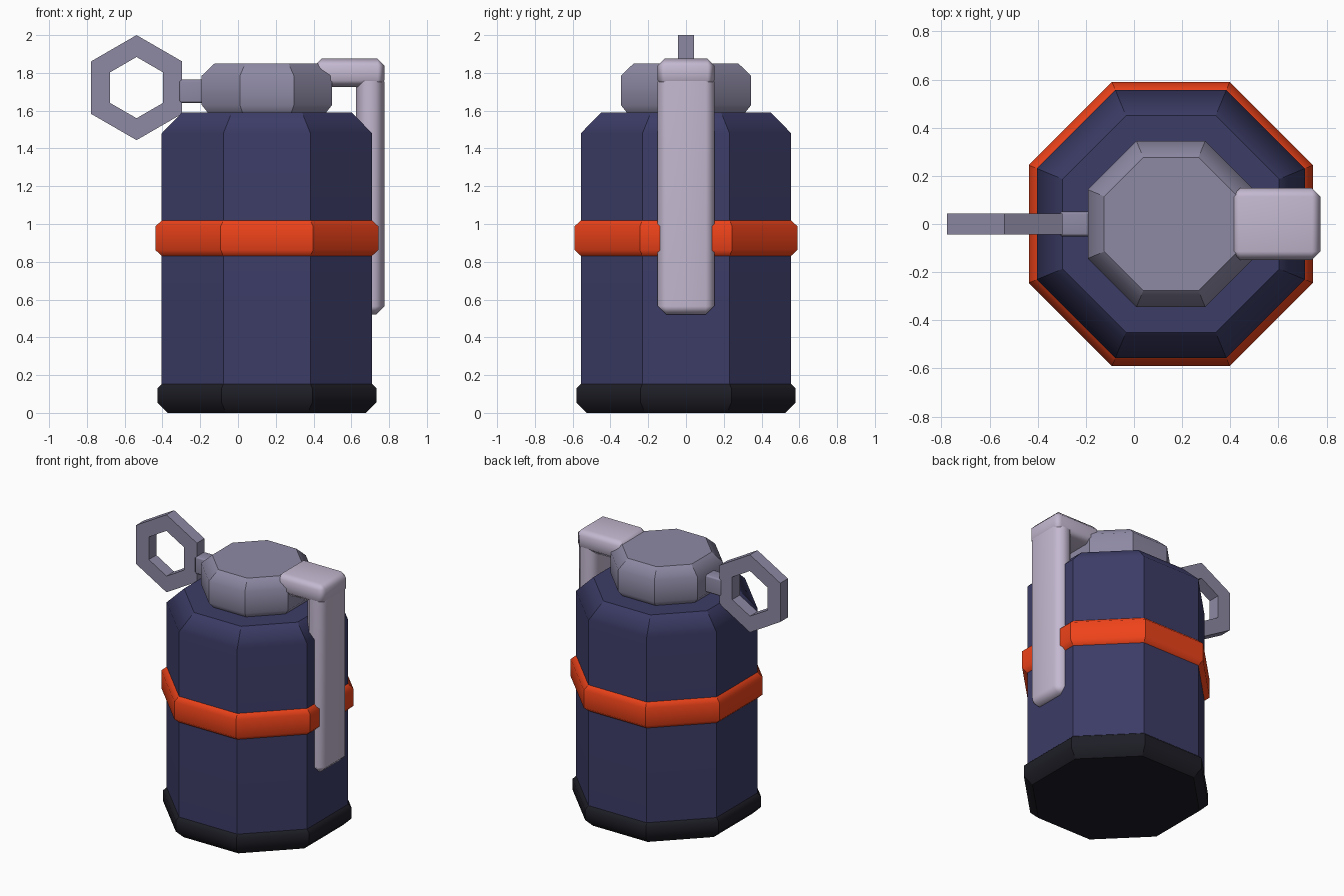
import bpy, bmesh, math

if "Cube" in bpy.data.objects:
    bpy.data.objects.remove(bpy.data.objects["Cube"])

CX = 0.153  # axis of the canister


def material(name, rgb):
    m = bpy.data.materials.new(name)
    m.diffuse_color = (*rgb, 1)
    m.use_nodes = True
    m.node_tree.nodes["Principled BSDF"].inputs["Base Color"].default_value = m.diffuse_color
    return m


NAVY = material("navy", (0.045, 0.045, 0.135))
BLACK = material("black", (0.013, 0.013, 0.02))
ORANGE = material("orange", (0.85, 0.055, 0.01))
STEEL = material("steel", (0.27, 0.25, 0.37))
PALE = material("pale_steel", (0.55, 0.48, 0.63))


def finish(bm, name, mat, weighted=True):
    bmesh.ops.recalc_face_normals(bm, faces=bm.faces)
    mesh = bpy.data.meshes.new(name)
    bm.to_mesh(mesh)
    bm.free()
    mesh.materials.append(mat)
    ob = bpy.data.objects.new(name, mesh)
    bpy.context.collection.objects.link(ob)
    if weighted:
        mod = ob.modifiers.new("Weighted", 'WEIGHTED_NORMAL')
        mod.keep_sharp = True
    return ob


def octagon(name, profile, mat):
    """Stack of octagons; profile holds (apothem, z). Upright edges stay sharp."""
    bm = bmesh.new()
    rings = []
    for apothem, z in profile:
        r = apothem / math.cos(math.pi / 8)
        angles = [math.pi / 8 + i * math.pi / 4 for i in range(8)]
        rings.append([bm.verts.new((CX + r * math.cos(a), r * math.sin(a), z)) for a in angles])
    for lo, hi in zip(rings, rings[1:]):
        for i in range(8):
            j = (i + 1) % 8
            bm.faces.new((lo[i], lo[j], hi[j], hi[i]))
    caps = [bm.faces.new(rings[0]), bm.faces.new(rings[-1])]
    for f in bm.faces:
        f.smooth = True
    for e in bm.edges:
        upright = abs(e.verts[0].co.z - e.verts[1].co.z) > 1e-4
        e.smooth = not (upright or any(c in e.link_faces for c in caps))
    return finish(bm, name, mat)


def bevelled_box(name, x, y, z, bevel, mat):
    """Box between (min, max) pairs with single-step rounded edges."""
    bm = bmesh.new()
    bmesh.ops.create_cube(bm, size=1)
    for v in bm.verts:
        v.co = [(lo + hi) / 2 + c * (hi - lo) for c, (lo, hi) in zip(v.co, (x, y, z))]
    bmesh.ops.bevel(bm, geom=bm.edges[:], offset=bevel, segments=1,
                    affect='EDGES', profile=0.5)
    for f in bm.faces:
        f.smooth = True
    return finish(bm, name, mat)


def hex_ring(name, centre, outer, inner, half, mat):
    """Flat six-sided ring standing in the xz plane."""
    bm = bmesh.new()
    cx, cz = centre
    section = [(outer, -half), (outer, half), (inner, half), (inner, -half)]
    loops = []
    for i in range(6):
        a = math.pi / 2 + i * math.pi / 3
        loops.append([bm.verts.new((cx + r * math.cos(a), y, cz + r * math.sin(a)))
                      for r, y in section])
    for i in range(6):
        p, q = loops[i], loops[(i + 1) % 6]
        for k in range(4):
            n = (k + 1) % 4
            bm.faces.new((p[k], p[n], q[n], q[k]))
    return finish(bm, name, mat, weighted=False)


# Canister: body, foot, coloured band and head
octagon("body", [(0.557, 0.1), (0.557, 1.48), (0.45, 1.59)], NAVY)
octagon("base", [(0.525, 0), (0.58, 0.055), (0.58, 0.13), (0.555, 0.155)], BLACK)
octagon("band", [(0.555, 0.83), (0.59, 0.862), (0.59, 0.988), (0.555, 1.02)], ORANGE)
octagon("head", [(0.305, 1.58), (0.345, 1.63), (0.345, 1.785), (0.277, 1.85)], STEEL)

# Safety lever: top arm and long handle
bevelled_box("lever_arm", (0.405, 0.775), (-0.15, 0.15), (1.725, 1.875), 0.036, PALE)
bevelled_box("lever_handle", (0.625, 0.775), (-0.15, 0.15), (0.52, 1.80), 0.045, PALE)

# Pull pin and its ring
bevelled_box("pin", (-0.312, -0.15), (-0.052, 0.052), (1.64, 1.765), 0.012, STEEL)
hex_ring("pull_ring", (-0.537, 1.722), 0.278, 0.162, 0.043, STEEL)
